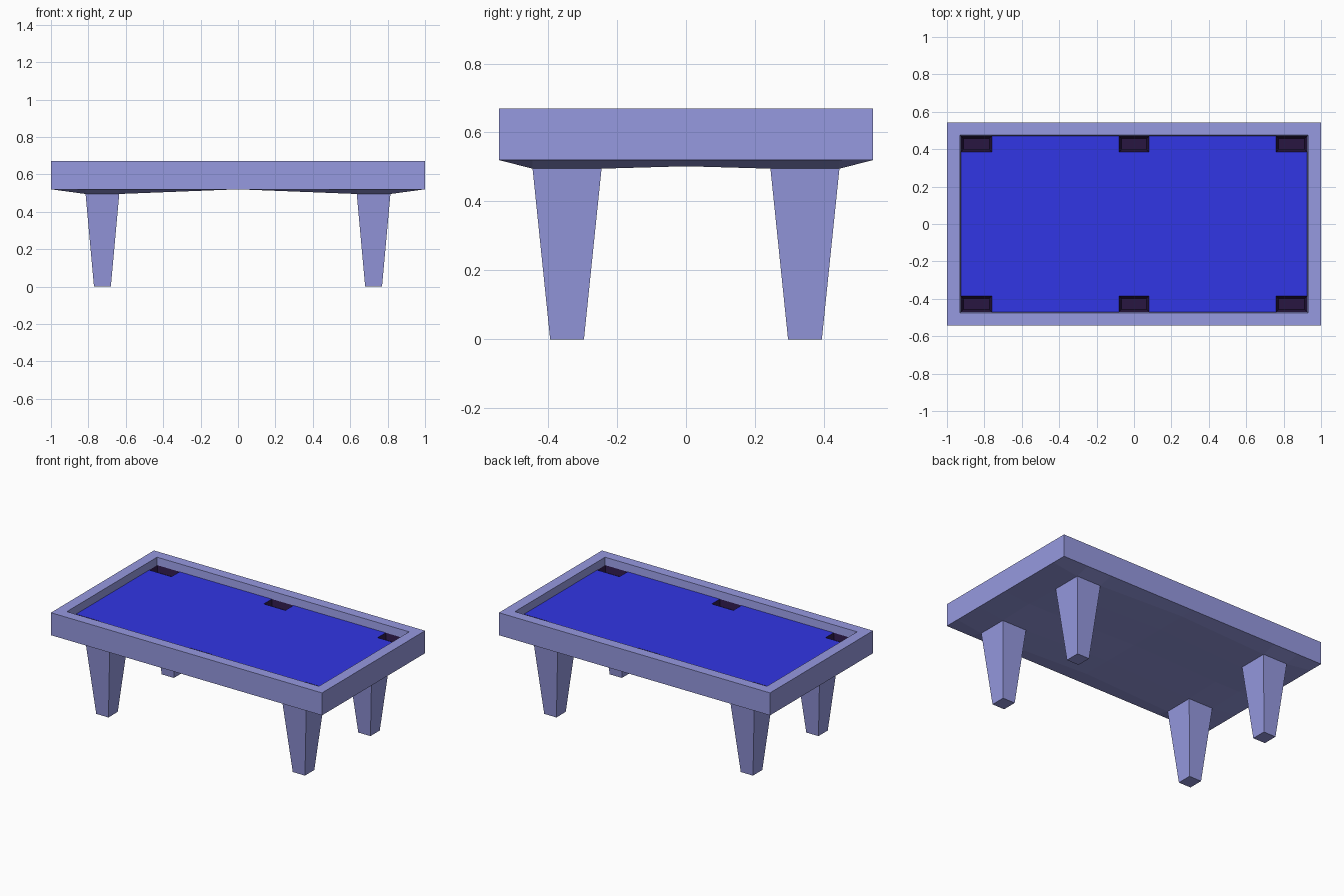
import bpy
import bmesh

if "Cube" in bpy.data.objects:
    bpy.data.objects.remove(bpy.data.objects["Cube"])


def material(name, rgb):
    m = bpy.data.materials.new(name)
    m.diffuse_color = (*rgb, 1)
    m.use_nodes = True
    m.node_tree.nodes["Principled BSDF"].inputs["Base Color"].default_value = m.diffuse_color
    return m


WOOD = material("painted_wood", (0.305, 0.32, 0.745))
CLOTH = material("blue_cloth", (0.031, 0.037, 0.78))
DARK = material("pocket_dark", (0.021, 0.008, 0.052))


def finish(bm, name, *mats):
    mesh = bpy.data.meshes.new(name)
    bm.to_mesh(mesh)
    bm.free()
    for m in mats:
        mesh.materials.append(m)
    obj = bpy.data.objects.new(name, mesh)
    bpy.context.collection.objects.link(obj)
    return obj


def loft(name, rings, mat, caps=True):
    """Join rectangles (cx, cy, half_x, half_y, z) into one skin."""
    bm = bmesh.new()
    loops = [[bm.verts.new((cx + sx * hx, cy + sy * hy, z))
              for sx, sy in ((-1, -1), (1, -1), (1, 1), (-1, 1))]
             for cx, cy, hx, hy, z in rings]
    for a, b in zip(loops, loops[1:]):
        for i in range(4):
            j = (i + 1) % 4
            bm.faces.new((a[i], a[j], b[j], b[i]))
    if caps:
        bm.faces.new(loops[0][::-1])
        bm.faces.new(loops[-1])
    return finish(bm, name, mat)


def grid(xs, ys, height, skip=lambda i, j: False, up=True):
    """Sheet of quads over the given x and y lines; returns faces by cell."""
    bm = bmesh.new()
    v = [[bm.verts.new((x, y, height(x, y))) for y in ys] for x in xs]
    faces = {}
    for i in range(len(xs) - 1):
        for j in range(len(ys) - 1):
            if not skip(i, j):
                quad = (v[i][j], v[i + 1][j], v[i + 1][j + 1], v[i][j + 1])
                faces[i, j] = bm.faces.new(quad if up else quad[::-1])
    bm.normal_update()
    return bm, faces


# Rail frame: outer wall, flat rim, inner wall
BED_Z = 0.62
loft("rail_frame", [(0, 0, 1, 0.543, 0.52), (0, 0, 1, 0.543, 0.67),
                    (0, 0, 0.93, 0.475, 0.67), (0, 0, 0.925, 0.47, BED_Z)],
     WOOD, caps=False)

# Playing bed with six sunken pockets
bm, cells = grid((-0.925, -0.76, -0.08, 0.08, 0.76, 0.925),
                 (-0.47, -0.385, 0.385, 0.47), lambda x, y: BED_Z)
pockets = [cells[i, j] for i in (0, 2, 4) for j in (0, 2)]
walls = bmesh.ops.inset_individual(bm, faces=pockets, thickness=0.018)["faces"]
for f in pockets:
    for vert in f.verts:
        vert.co.z -= 0.04
for f in pockets + walls:
    f.material_index = 1
finish(bm, "playing_bed", CLOTH, DARK)

# Underside: sags from the frame edge down to the leg tops
LEG_TOP = 0.495


def under_z(x, y):
    if abs(x) in (0, 1) or abs(y) == 0.543:
        return 0.52
    return 0.502 if y == 0 else LEG_TOP


bm, _ = grid((-1, -0.815, -0.635, 0, 0.635, 0.815, 1),
             (-0.543, -0.445, -0.245, 0, 0.245, 0.445, 0.543), under_z,
             skip=lambda i, j: i in (1, 4) and j in (1, 4), up=False)
finish(bm, "underside", WOOD)

# Four tapered legs
for sx, side in ((-1, "left"), (1, "right")):
    for sy, end in ((-1, "front"), (1, "back")):
        cx, cy = sx * 0.725, sy * 0.345
        loft(f"{end}_{side}_leg", [(cx, cy, 0.045, 0.049, 0),
                                   (cx, cy, 0.09, 0.1, LEG_TOP)], WOOD)
